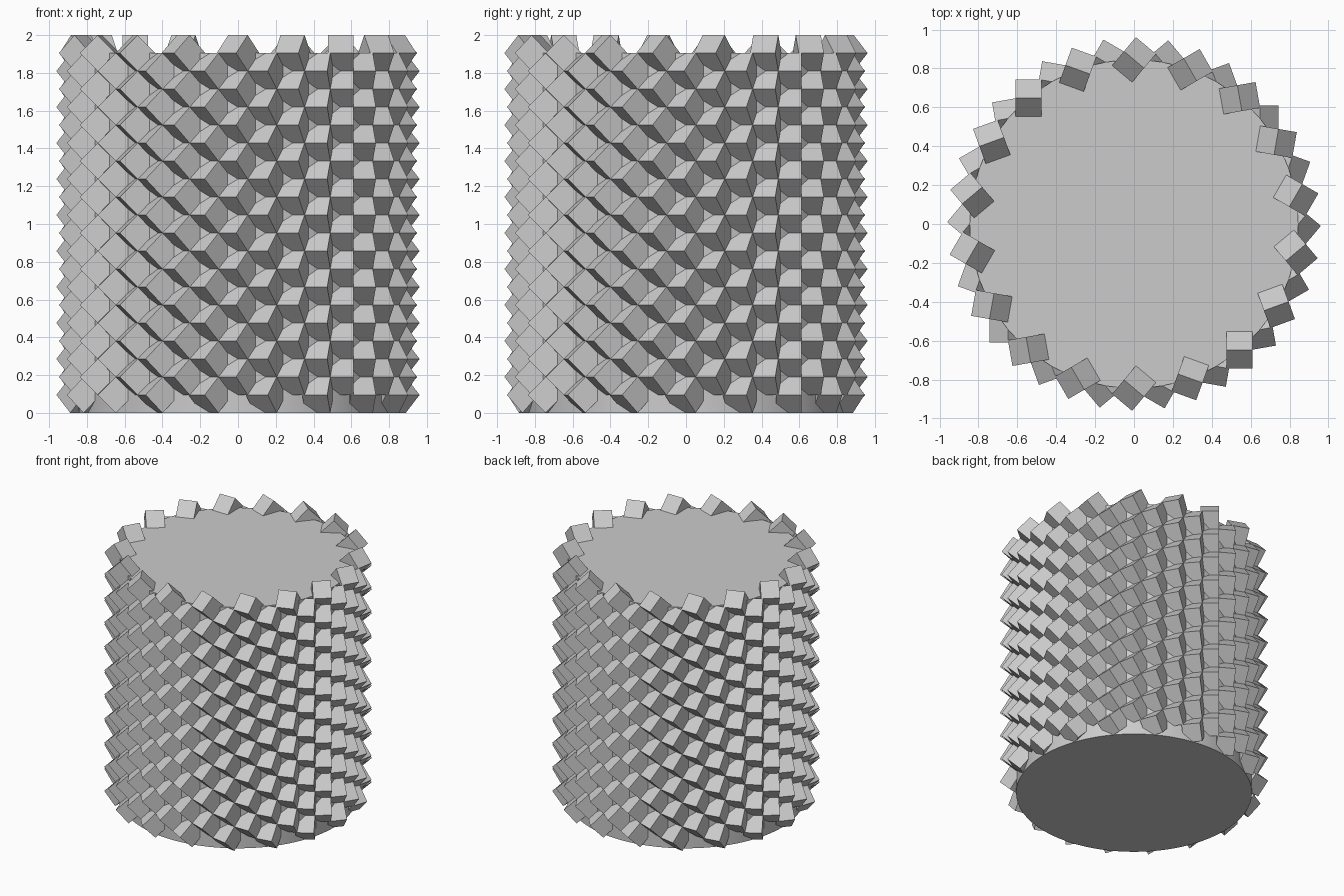
import bpy, bmesh, math
from mathutils import Matrix

old = bpy.data.objects.get("Cube")
if old:
    bpy.data.objects.remove(old, do_unlink=True)

COLUMNS, ROWS = 36, 20
PITCH = 2 / (ROWS + 1)            # height of one row step
EDGE = PITCH * math.sqrt(2)       # blocks on edge meet tip to tip
RADIUS = 0.845
TWIST = math.radians(50)          # block axis turned from the radial direction

grey = bpy.data.materials.new("plain grey")
grey.use_nodes = True
colour = (0.6, 0.6, 0.6, 1)
grey.diffuse_color = colour
grey.node_tree.nodes["Principled BSDF"].inputs["Base Color"].default_value = colour


def make_object(name, bm):
    mesh = bpy.data.meshes.new(name)
    bm.to_mesh(mesh)
    bm.free()
    mesh.materials.append(grey)
    obj = bpy.data.objects.new(name, mesh)
    bpy.context.collection.objects.link(obj)
    return obj


# Solid drum core, its top level with the centres of the top blocks
core_height = ROWS * PITCH
bm = bmesh.new()
bmesh.ops.create_cone(bm, cap_ends=True, segments=72, radius1=RADIUS, radius2=RADIUS,
                      depth=core_height, matrix=Matrix.Translation((0, 0, core_height / 2)))
core = make_object("drum_core", bm)
bpy.context.view_layer.objects.active = core
core.select_set(True)
bpy.ops.object.shade_smooth_by_angle(angle=math.radians(30))
core.select_set(False)

# Staggered rings of blocks, each standing on one edge
for row in range(ROWS):
    bm = bmesh.new()
    first = (row + 1) % 2 == 0
    for column in range(int(first), COLUMNS, 2):
        angle = column * math.tau / COLUMNS
        place = (Matrix.Rotation(angle, 4, 'Z')
                 @ Matrix.Translation((RADIUS, 0, (row + 1) * PITCH))
                 @ Matrix.Rotation(TWIST, 4, 'Z')
                 @ Matrix.Rotation(math.pi / 4, 4, 'X'))
        bmesh.ops.create_cube(bm, size=EDGE, matrix=place)
    make_object(f"block_ring_{row + 1}", bm)
